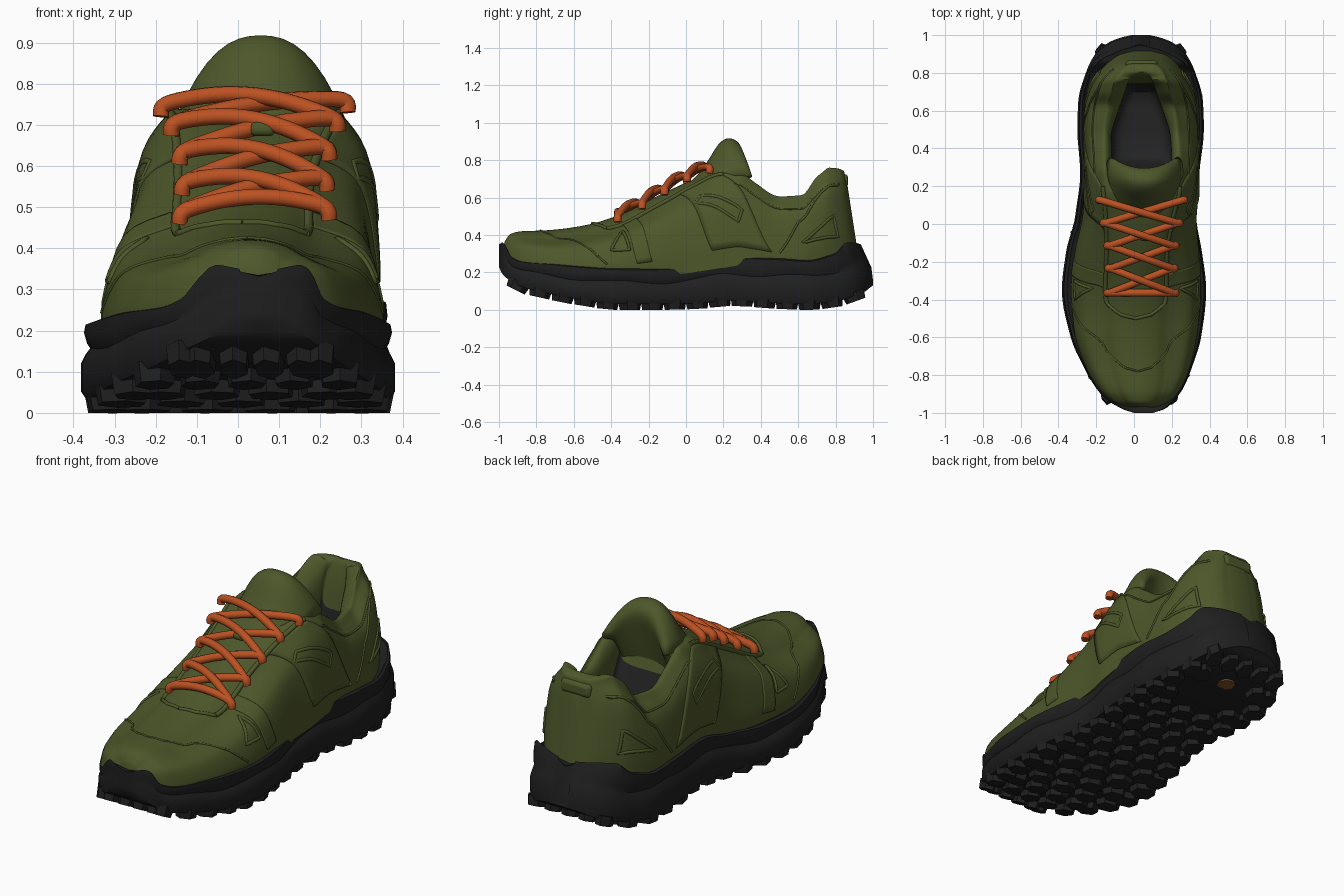
import bpy, bmesh, math, random
from mathutils import Vector, Matrix

random.seed(4)
cube = bpy.data.objects.get("Cube")
if cube:
    bpy.data.objects.remove(cube, do_unlink=True)


def material(name, rgb):
    m = bpy.data.materials.new(name)
    m.use_nodes = True
    m.diffuse_color = (*rgb, 1)
    m.node_tree.nodes["Principled BSDF"].inputs["Base Color"].default_value = (*rgb, 1)
    return m


GREEN = material("olive green", (0.074, 0.095, 0.023))
BLACK = material("rubber black", (0.014, 0.014, 0.014))
LINING = material("lining charcoal", (0.017, 0.017, 0.018))
ORANGE = material("lace orange", (0.5, 0.083, 0.016))
BROWN = material("sole brown", (0.2, 0.085, 0.02))

# Stations along the shoe: y, centre x, half width, bottom z, top z
SOLE = [
    (-1.0, .05, .05, .23, .35), (-.98, .05, .11, .19, .36), (-.93, .035, .18, .15, .28),
    (-.87, .03, .23, .12, .258), (-.75, .02, .29, .09, .25), (-.6, .01, .345, .06, .235),
    (-.35, 0, .382, .03, .22), (-.15, 0, .36, .03, .22), (.05, .01, .32, .035, .238),
    (.25, .03, .315, .05, .28), (.5, .035, .335, .035, .275), (.65, .035, .33, .03, .265),
    (.8, .035, .29, .045, .305), (.9, .035, .24, .075, .36), (.96, .035, .17, .1, .36),
    (.985, .035, .11, .12, .355), (1.0, .035, .05, .13, .35)]
# y, centre x, base half width, rim half width, base z, rim z, middle z
UPPER = [
    (-.97, .045, .085, .055, .28, .34, .365), (-.94, .035, .15, .1, .24, .37, .405),
    (-.88, .03, .21, .14, .22, .385, .42), (-.75, .02, .275, .17, .21, .38, .425),
    (-.55, .01, .325, .19, .19, .4, .45), (-.35, .01, .34, .18, .18, .46, .51),
    (-.15, .015, .325, .175, .185, .57, .61), (.05, .03, .3, .195, .2, .68, .7),
    (.18, .04, .3, .22, .22, .735, .74), (.28, .04, .3, .228, .235, .74, .5),
    (.36, .04, .298, .228, .235, .685, .3), (.5, .035, .3, .222, .23, .605, .28),
    (.62, .035, .295, .2, .23, .612, .28), (.7, .035, .275, .175, .24, .71, .3),
    (.78, .035, .24, .15, .27, .76, .66), (.84, .04, .195, .125, .29, .755, .755),
    (.9, .045, .12, .08, .31, .74, .74), (.918, .045, .05, .035, .31, .7, .7)]


def station(table, y):
    """Monotone smooth interpolation of a station table."""
    y = min(max(y, table[0][0]), table[-1][0])
    i = max(k for k in range(len(table) - 1) if table[k][0] <= y)

    def slope(k, c):
        return (table[k + 1][c] - table[k][c]) / (table[k + 1][0] - table[k][0])

    def tangent(k, c):
        if k == 0 or k == len(table) - 1:
            return slope(min(k, len(table) - 2), c)
        a, b = slope(k - 1, c), slope(k, c)
        return 0 if a * b <= 0 else 2 * a * b / (a + b)

    h = table[i + 1][0] - table[i][0]
    t = (y - table[i][0]) / h
    out = []
    for c in range(1, len(table[0])):
        p, q = table[i][c], table[i + 1][c]
        out.append(p + (q - p) * t * t * (3 - 2 * t) + h * t * (1 - t)
                   * ((1 - t) * tangent(i, c) - t * tangent(i + 1, c)))
    return out


def lerp(a, b, t):
    return a + (b - a) * t


def ramp(y, a, b):
    return min(max((y - a) / (b - a), 0), 1)


def catmull(p, t):
    i = min(int(t), len(p) - 4)
    f = t - i
    a, b, c, d = p[i:i + 4]
    return .5 * (2 * b + (c - a) * f + (2 * a - 5 * b + 4 * c - d) * f ** 2
                 + (3 * b - a - 3 * c + d) * f ** 3)


def surface(y, u, side):
    """Point on the upper; u runs from the base, over the rim, to the middle."""
    cx, wb, wt, zb, zr, zm = station(UPPER, y)
    h = zr - zb
    hollow = ramp(zr - zm, 0, .1)
    taper = 1 - .42 * ramp(y, .48, .78)
    pts = [Vector(p) for p in (
        (wb, zb), (wb, zb + .3 * h), (lerp(wb, wt, .3), zb + .72 * h),
        (wt, zb + .93 * h), (wt * .84, zr),
        (wt * taper * lerp(.6, .7, hollow), lerp(zr, zm, lerp(.55, .2, hollow))),
        (wt * taper * lerp(.3, .64, hollow), lerp(zr, zm, .9)), (0, zm))]
    pts = [2 * pts[0] - pts[1]] + pts + [Vector((-pts[-2].x, pts[-2].y))]
    x, z = catmull(pts, u * 7)
    return Vector((cx + side * x, y - .06 * (z - zb) / h * ramp(y, .74, .91), z))


def link(name, data, mat):
    o = bpy.data.objects.new(name, data)
    bpy.context.collection.objects.link(o)
    data.materials.append(mat)
    return o


def finish(name, bm, mat):
    bmesh.ops.recalc_face_normals(bm, faces=bm.faces)
    me = bpy.data.meshes.new(name)
    bm.to_mesh(me)
    bm.free()
    return link(name, me, mat)


def loft(name, rows, mat, closed=True, paint=None):
    bm = bmesh.new()
    grid = [[bm.verts.new(p) for p in r] for r in rows]
    n = len(rows[0])
    for a, (r, s) in enumerate(zip(grid, grid[1:])):
        for j in range(n if closed else n - 1):
            k = (j + 1) % n
            f = bm.faces.new((r[j], r[k], s[k], s[j]))
            if paint:
                f.material_index = paint(a, j)
    if closed:
        bm.faces.new(grid[0])
        bm.faces.new(grid[-1])
    return finish(name, bm, mat)


def dense(table, steps):
    return [lerp(a[0], b[0], k / steps) for a, b in zip(table, table[1:])
            for k in range(steps)] + [table[-1][0]]


# Upper with the foot opening, lined in a darker colour
ys = dense(UPPER, 5)
half = [k / 35 for k in range(36)]
rows = [[surface(y, u, 1) for u in half] + [surface(y, u, -1) for u in half[-2::-1]] for y in ys]


def lining(a, j):
    return int(.25 < ys[a] < .735 and 28 <= j < 42)


upper = loft("upper", rows, GREEN, paint=lining)
upper.data.materials.append(LINING)

# Midsole with a wavy side groove and a flared heel
PROFILE = [(0, .85), (.9, .95), (.93, 1), (.97, .97), (.98, .82), (.96, .68), (.94, .62),
           (.97, .54), (1, .42), (1, .12), (.96, 0), (0, 0)]


def sole_row(y):
    cx, w, lo, hi = station(SOLE, y)
    wave = .05 * math.sin(y * 13)
    right, left = [], []
    for i, (fx, s) in enumerate(PROFILE):
        s += wave if 4 <= i <= 8 else 0
        yy = y - max(0, s - .35) * .1 * ramp(y, .8, .96)
        right.append(Vector((cx + fx * w, yy, lerp(lo, hi, s))))
        left.append(Vector((cx - fx * w, yy, lerp(lo, hi, s))))
    return right + left[-2:0:-1]


loft("midsole", [sole_row(y) for y in dense(SOLE, 5)], BLACK)

# Tread lugs in staggered rows
bm = bmesh.new()
for r in range(16):
    y = -.9 + r * .12
    cx, w, lo, _ = station(SOLE, y)
    tilt = math.atan2(station(SOLE, y + .03)[2] - station(SOLE, y - .03)[2], .06)
    for f in ((-.81, -.41, 0, .41, .81) if r % 2 else (-.8, -.6, -.2, .2, .6, .8)):
        if .52 < y < .85 and abs(f) < .5:
            continue
        m = (Matrix.Translation((cx + f * w, y, lo - .005)) @ Matrix.Rotation(tilt, 4, "X")
             @ Matrix.Rotation(random.uniform(-.3, .3), 4, "Z")
             @ Matrix.Diagonal((w * .19, .06, 1, 1)))
        bmesh.ops.create_cone(bm, cap_ends=True, segments=6, radius1=.9, radius2=1.05,
                              depth=.05, matrix=m)
finish("tread_lugs", bm, BLACK)

# Small inlay under the heel
bm = bmesh.new()
bmesh.ops.create_cone(bm, cap_ends=True, segments=16, radius1=.045, radius2=.045, depth=.009,
                      matrix=Matrix.Translation((.035, .76, station(SOLE, .76)[2])))
finish("heel_inlay", bm, BROWN)

# Tongue: an arched padded sheet, curled forward behind its top (y, z, half width, edge drop)
TONGUE = [Vector(p) for p in (
    (-.12, .57, .12, .04), (.04, .68, .14, .05), (.12, .775, .175, .09), (.185, .875, .19, .17),
    (.235, .902, .19, .19), (.28, .86, .18, .15), (.26, .74, .15, .06), (.2, .5, .13, .04))]
ext = [TONGUE[0]] + TONGUE + [TONGUE[-1]]
rows = []
for k in range(43):
    y, z, w, drop = catmull(ext, k / 6)
    rows.append([Vector((.055 + w * c / 8, y + .06 * ramp(z, .6, .85) * (c / 8) ** 2,
                         z - drop * abs(c / 8) ** 2.4)) for c in range(-8, 9)])
tongue = loft("tongue", rows, GREEN, closed=False)
pad = tongue.modifiers.new("padding", "SOLIDIFY")
pad.thickness, pad.offset = .03, 0


def tube(name, pts, radius, mat, smooth=False, cyclic=False):
    cu = bpy.data.curves.new(name, "CURVE")
    cu.dimensions = "3D"
    cu.bevel_depth, cu.bevel_resolution, cu.use_fill_caps = radius, 3, True
    if smooth:
        e = [pts[0]] + pts + [pts[-1]]
        pts = [catmull(e, k / 6) for k in range(6 * (len(pts) - 1) + 1)]
    sp = cu.splines.new("POLY")
    sp.points.add(len(pts) - 1)
    for q, p in zip(sp.points, pts):
        q.co = (*p, 1)
    sp.use_cyclic_u = cyclic
    return link(name, cu, mat)


# Laces: a straight bottom bar, then criss-crossed pairs
LEFT = [Vector(p) for p in ((-.13, -.365, .49), (-.125, -.235, .56), (-.13, -.115, .635),
                            (-.15, .005, .705), (-.175, .125, .75))]
RIGHT = [Vector((.08 - p.x, p.y, p.z + .01)) for p in LEFT]


def lace(name, a, b, lift):
    out = Vector((math.copysign(.012, a.x - .03), 0, -.03))
    back = Vector((-out.x, 0, out.z))
    mid = [a.lerp(b, t) + Vector((0, 0, lift * (1 - (2 * t - 1) ** 2))) for t in (.25, .5, .75)]
    tube(name, [a + out, a] + mid + [b, b + back], .02, ORANGE, smooth=True)


lace("lace_bar", LEFT[0], RIGHT[0], .03)
for i in range(4):
    lace("lace_left_%d" % i, LEFT[i], RIGHT[i + 1], .02)
    lace("lace_right_%d" % i, RIGHT[i], LEFT[i + 1], .04)


# Overlays and seams laid on the upper, given as (y, u)
def seam(name, path, radius, side, cyclic=False):
    path = path + path[:1] if cyclic else path
    pts = [surface(lerp(a[0], b[0], k / 8), lerp(a[1], b[1], k / 8), side)
           for a, b in zip(path, path[1:]) for k in range(8)]
    if not cyclic:
        pts.append(surface(*path[-1], side))
    tube(name, pts, radius, GREEN, cyclic=cyclic)


def panel(name, low, high, side):
    rows = [[surface(lerp(lerp(low[0], high[0], v / 10), lerp(low[1], high[1], v / 10), t / 10),
                     lerp(.1, .47, v / 10), side) for t in range(11)] for v in range(11)]
    o = loft(name, rows, GREEN, closed=False)
    s = o.modifiers.new("thickness", "SOLIDIFY")
    s.thickness, s.offset = .01, 0


for side, tag in ((1, "left"), (-1, "right")):
    panel("saddle_panel_" + tag, (.14, .46), (-.04, .2), side)
    panel("front_strap_" + tag, (-.26, -.18), (-.34, -.27), side)
    seam("eyestay_" + tag, [(-.42, .58), (-.36, .5), (-.1, .48), (.2, .5)], .012, side)
    seam("throat_" + tag, [(-.42, .58), (-.48, .8), (-.5, 1)], .009, side)
    seam("toe_seam_" + tag, [(-.42, .12), (-.55, .3), (-.66, .5), (-.76, .8), (-.78, 1)], .005, side)
    seam("window_" + tag, [(.05, .31), (.08, .34), (.3, .24), (.28, .2)], .009, side, True)
    seam("front_triangle_" + tag, [(-.3, .2), (-.4, .22), (-.34, .36)], .008, side, True)
    seam("heel_triangle_" + tag, [(.62, .16), (.82, .11), (.8, .2)], .008, side, True)
    seam("heel_seam_" + tag, [(.5, .1), (.6, .25), (.72, .32), (.85, .34)], .006, side)
    seam("collar_seam_" + tag, [(.2, .38), (.36, .36), (.55, .34), (.7, .33), (.84, .33)], .005, side)


# Heel tab and tongue loop
def block(name, loc, size):
    bm = bmesh.new()
    bmesh.ops.create_cube(bm, size=1, matrix=Matrix.Translation(loc) @ Matrix.Diagonal((*size, 1)))
    b = finish(name, bm, GREEN).modifiers.new("rounding", "BEVEL")
    b.width, b.segments = min(size) * .4, 3


block("heel_tab", (.04, .842, .69), (.17, .05, .07))
block("tongue_loop", (.06, -.07, .69), (.06, .04, .035))

# Smooth shading with crisp edges
for o in bpy.context.collection.objects:
    o.select_set(o.type == "MESH")
    if o.type == "MESH":
        bpy.context.view_layer.objects.active = o
bpy.ops.object.shade_smooth_by_angle(angle=math.radians(40))
